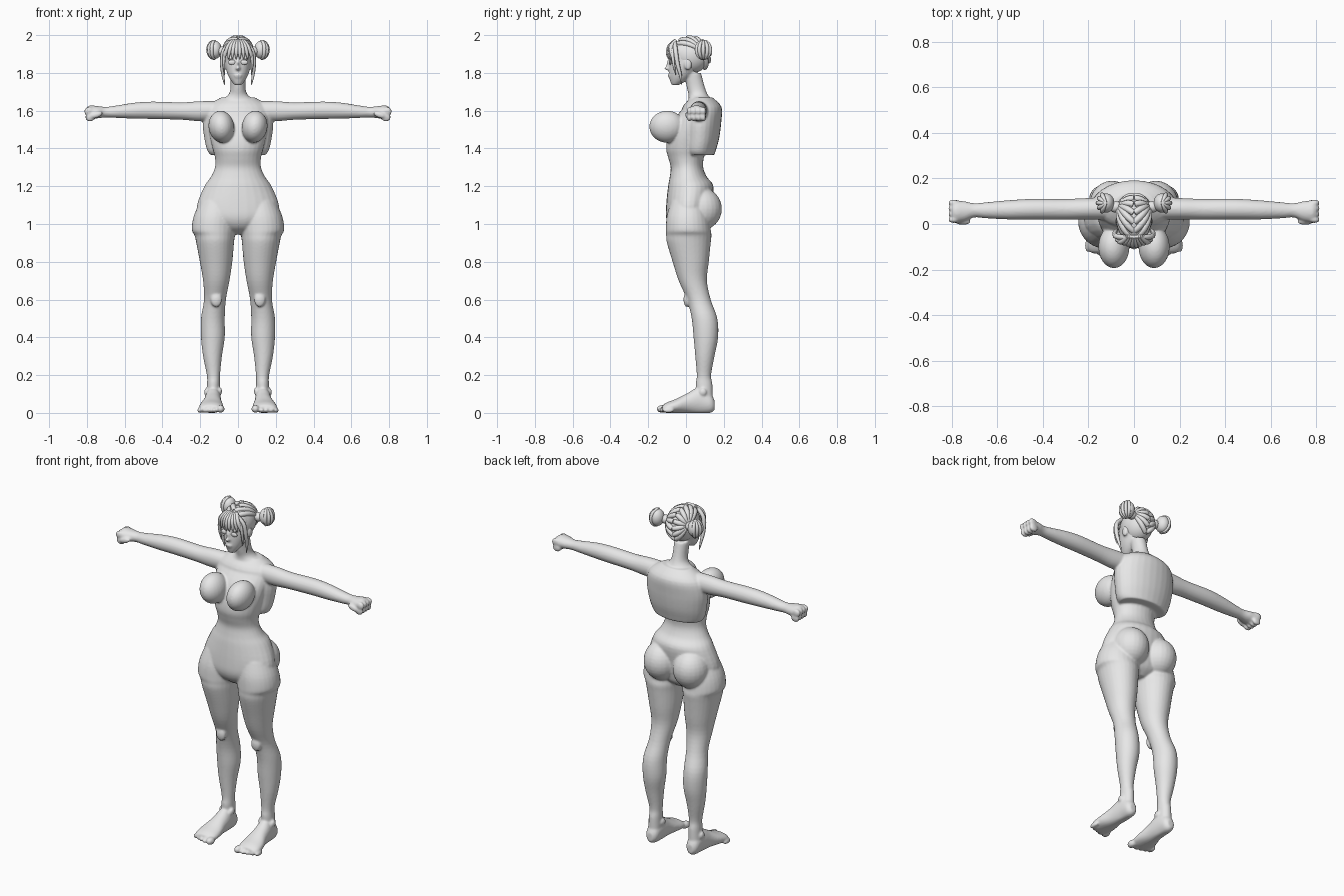
import bpy, bmesh, math
from mathutils import Vector, Matrix

cube = bpy.data.objects.get("Cube")
if cube:
    bpy.data.objects.remove(cube, do_unlink=True)

grey = bpy.data.materials.new("plain grey")
grey.use_nodes = True
grey.diffuse_color = (0.8, 0.8, 0.8, 1)
grey.node_tree.nodes["Principled BSDF"].inputs["Base Color"].default_value = (0.8, 0.8, 0.8, 1)
SIDES = (1, -1)


def finish(name, bm):
    """Turn a bmesh into a smooth grey object."""
    bmesh.ops.recalc_face_normals(bm, faces=bm.faces)
    mesh = bpy.data.meshes.new(name)
    bm.to_mesh(mesh)
    bm.free()
    mesh.materials.append(grey)
    mesh.shade_smooth()
    obj = bpy.data.objects.new(name, mesh)
    bpy.context.collection.objects.link(obj)
    return obj


def blob(bm, loc, radii, side=1, tilt=0):
    """Ellipsoid, optionally mirrored in x and tilted about y."""
    matrix = (Matrix.Translation((loc[0] * side, loc[1], loc[2]))
              @ Matrix.Rotation(tilt * side, 4, 'Y') @ Matrix.Diagonal((*radii, 1)))
    bmesh.ops.create_uvsphere(bm, u_segments=24, v_segments=16, radius=1, matrix=matrix)


def spline(rows, steps=4):
    """Catmull-Rom interpolation between table rows."""
    rows = [Vector(r) for r in rows]
    out = []
    for i in range(len(rows) - 1):
        p0, p1 = rows[max(i - 1, 0)], rows[i]
        p2, p3 = rows[i + 1], rows[min(i + 2, len(rows) - 1)]
        for s in range(steps):
            t = s / steps
            out.append(p1 + (p2 - p0) * (t / 2)
                       + (2 * p0 - 5 * p1 + 4 * p2 - p3) * (t * t / 2)
                       + (3 * p1 - p0 - 3 * p2 + p3) * (t ** 3 / 2))
    return out + [rows[-1]]


def loft(bm, axis, rows, side=1, floor=None, count=28):
    """Elliptic sections: position on axis, then centre and radius for the other two axes."""
    order = {'x': (0, 1, 2), 'y': (1, 0, 2), 'z': (2, 0, 1)}[axis]
    rings = []
    for pos, a, ra, b, rb in spline(rows):
        ring = []
        for k in range(count):
            ang = math.tau * k / count
            co = [0, 0, 0]
            for slot, value in zip(order, (pos, a + ra * math.cos(ang), b + rb * math.sin(ang))):
                co[slot] = value
            co[0] *= side
            if floor is not None:
                co[2] = max(co[2], floor)
            ring.append(bm.verts.new(co))
        rings.append(ring)
    for low, high in zip(rings, rings[1:]):
        for k in range(count):
            n = (k + 1) % count
            bm.faces.new((low[k], low[n], high[n], high[k]))
    bm.faces.new(rings[0][::-1])
    bm.faces.new(rings[-1])


body = bmesh.new()

# Trunk from pelvis to neck
loft(body, 'z', [
    (.945, 0, .05, .02, .05), (.98, 0, .14, .015, .095), (1.03, 0, .205, .01, .115),
    (1.1, 0, .217, .015, .12), (1.2, 0, .178, .025, .12), (1.25, 0, .143, .012, .098),
    (1.3, 0, .122, .005, .086), (1.35, 0, .122, 0, .094), (1.4, 0, .135, 0, .105),
    (1.47, 0, .15, .01, .105), (1.55, 0, .16, .04, .105), (1.62, 0, .15, .07, .08),
    (1.65, 0, .105, .075, .065), (1.68, 0, .055, .066, .052), (1.72, 0, .04, .053, .048),
    (1.8, 0, .042, .035, .045)])

# Raised back panel with a stepped lower edge
loft(body, 'z', [
    (1.365, 0, .145, .07, .08), (1.39, 0, .163, .068, .09), (1.45, 0, .178, .075, .1),
    (1.54, 0, .187, .08, .107), (1.62, 0, .165, .085, .103), (1.67, 0, .09, .085, .055)])

# Head
loft(body, 'z', [
    (1.735, 0, .018, -.058, .018), (1.76, 0, .038, -.04, .045), (1.79, 0, .054, -.025, .065),
    (1.83, 0, .066, -.01, .081), (1.87, 0, .071, .005, .094), (1.92, 0, .073, .015, .098),
    (1.965, 0, .052, .02, .07), (1.985, 0, .02, .02, .03)])
blob(body, (0, -.096, 1.824), (.012, .018, .011))
blob(body, (0, -.087, 1.845), (.009, .016, .03))
blob(body, (0, -.088, 1.787), (.021, .009, .006))
blob(body, (0, -.083, 1.776), (.017, .01, .006))

for s in SIDES:
    # Face sides
    blob(body, (.03, -.078, 1.878), (.025, .012, .007), s)
    blob(body, (.072, .01, 1.845), (.01, .02, .03), s)

    # Chest and seat
    blob(body, (.088, -.1, 1.515), (.068, .094, .085), s, .15)
    blob(body, (.096, .082, 1.08), (.1, .108, .112), s)

    # Leg
    loft(body, 'z', [
        (.06, .132, .036, .1, .042), (.15, .13, .034, .096, .044), (.2, .13, .035, .095, .038),
        (.3, .135, .05, .1, .051), (.4, .133, .063, .105, .065), (.5, .133, .063, .098, .068),
        (.6, .122, .058, .068, .063), (.7, .115, .07, .036, .075), (.8, .116, .086, .025, .096),
        (.9, .121, .1, .015, .116), (.94, .123, .107, .015, .12), (.97, .128, .117, .012, .119),
        (1.04, .122, .113, .01, .112), (1.12, .11, .09, .01, .09)], s)
    blob(body, (.115, .005, .6), (.03, .018, .04), s)

    # Foot and toes
    loft(body, 'y', [
        (.152, .132, .018, .04, .025), (.13, .132, .036, .05, .05), (.07, .132, .042, .065, .07),
        (.01, .135, .048, .052, .054), (-.05, .14, .062, .037, .038),
        (-.1, .142, .064, .028, .028), (-.125, .14, .052, .022, .018)], s, floor=0)
    blob(body, (.168, .09, .11), (.012, .02, .02), s)
    blob(body, (.096, .08, .115), (.012, .02, .02), s)
    for i in range(5):
        size = .021 if i == 0 else .0155 - i * .0005
        x = .092 if i == 0 else .1 + i * .0255
        blob(body, (x, -.126 + .008 * i, size), (size, .03, size), s)

    # Arm and palm
    loft(body, 'x', [
        (.08, .07, .05, 1.6, .05), (.2, .067, .047, 1.597, .053), (.3, .065, .045, 1.598, .046),
        (.45, .065, .045, 1.602, .046), (.55, .062, .042, 1.6, .042), (.65, .06, .035, 1.594, .032),
        (.7, .06, .031, 1.592, .028), (.74, .056, .043, 1.592, .032),
        (.78, .055, .048, 1.592, .036), (.798, .055, .04, 1.592, .028)], s)

    # Curled fingers and thumb
    for i in range(4):
        y = .018 + .025 * i
        blob(body, (.79, y, 1.597), (.025, .0135, .023), s)
        blob(body, (.783, y, 1.566), (.026, .0125, .024), s)
    blob(body, (.75, .01, 1.578), (.036, .014, .016), s, .3)

body_obj = finish("body", body)
remesh = body_obj.modifiers.new("skin", 'REMESH')
remesh.mode = 'VOXEL'
remesh.voxel_size = .006
remesh.use_smooth_shade = True
soften = body_obj.modifiers.new("soften", 'SMOOTH')
soften.factor = .5
soften.iterations = 5

# Flat eye plates
eyes = bmesh.new()
for s in SIDES:
    blob(eyes, (.032, -.083, 1.856), (.021, .007, .013), s)
finish("eyes", eyes)

# Scalp and buns
SCALP, SCALP_R = Vector((0, .025, 1.892)), Vector((.08, .099, .095))
BUN, BUN_R = Vector((.122, .092, 1.922)), Vector((.036, .042, .048))
hair = bmesh.new()
blob(hair, SCALP, SCALP_R)
for s in SIDES:
    blob(hair, BUN, BUN_R, s)
    blob(hair, (.08, .075, 1.915), (.03, .025, .025), s)
finish("hair_base", hair)

# Tapered hair strands collected in one curve
curve = bpy.data.curves.new("hair_strands", 'CURVE')
curve.dimensions = '3D'
curve.bevel_depth = 1
curve.bevel_resolution = 2
curve.use_fill_caps = True


def strand(points, width, side=1, ends=(.5, .5)):
    line = curve.splines.new('POLY')
    line.points.add(len(points) - 1)
    for i, p in enumerate(points):
        t = i / (len(points) - 1)
        taper = 1 - (1 - ends[0]) * (1 - t) ** 3 - (1 - ends[1]) * t ** 3
        line.points[i].co = (p[0] * side, p[1], p[2], 1)
        line.points[i].radius = width * taper


def on_shell(centre, radii, direction):
    return centre + Vector(a * b for a, b in zip(radii, direction.normalized()))


for s in SIDES:
    # Swept strands from the centre line to each bun
    goal = Vector((.75, .5, .25)).normalized()
    for i in range(9):
        ang = math.radians(-58 + i * 24)
        start = Vector((.02, math.sin(ang), math.cos(ang))).normalized()
        path = [on_shell(SCALP, SCALP_R, start.lerp(goal, t / 10)) for t in range(11)]
        strand(path, .016, s, (.8, .4))
    # Wrapped strands round each bun
    for i in range(5):
        ang = math.radians(-60 + i * 30)
        path = []
        for k in range(13):
            turn = math.pi * (k / 12 - .5)
            d = Vector((math.cos(turn) * math.cos(ang), math.cos(turn) * math.sin(ang),
                        math.sin(turn)))
            path.append(on_shell(BUN, BUN_R, d))
        strand(path, .012, s, (.4, .4))
    # Long side locks and fringe
    strand(spline([(.03, -.06, 1.965), (.075, -.055, 1.92), (.084, -.045, 1.85),
                   (.08, -.03, 1.79), (.07, -.022, 1.735)]), .013, s, (.8, .1))
    strand(spline([(.03, -.065, 1.96), (.068, -.072, 1.91), (.075, -.066, 1.85),
                   (.07, -.055, 1.79)]), .01, s, (.8, .1))
    for i in range(4):
        x = .008 + .017 * i
        strand(spline([(x * .5, -.055, 1.972), (x * .9, -.09 + x * .2, 1.94),
                       (x * 1.15, -.1 + x * .4, 1.9), (x * 1.2, -.095 + x * .4, 1.872)]),
               .012, s, (.8, .1))

strands = bpy.data.objects.new("hair_strands", curve)
bpy.context.collection.objects.link(strands)
curve.materials.append(grey)
bpy.ops.object.select_all(action='DESELECT')
strands.select_set(True)
bpy.context.view_layer.objects.active = strands
bpy.ops.object.convert(target='MESH')
bpy.ops.object.shade_smooth_by_angle(angle=math.radians(50))
